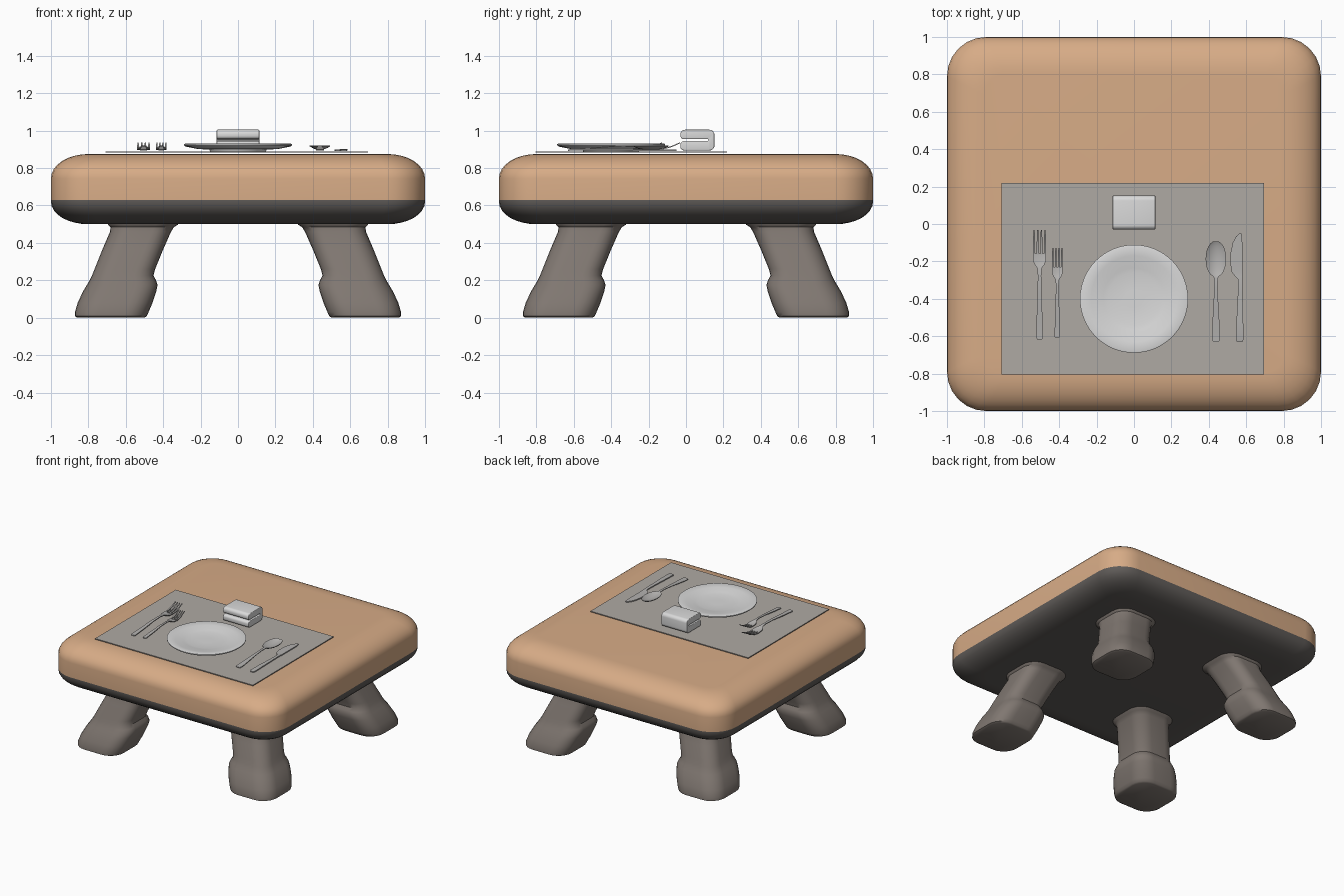
import bpy, bmesh, math

if "Cube" in bpy.data.objects:
    bpy.data.objects.remove(bpy.data.objects["Cube"])


def material(name, rgb):
    m = bpy.data.materials.new(name)
    m.diffuse_color = (*rgb, 1)
    m.use_nodes = True
    m.node_tree.nodes["Principled BSDF"].inputs["Base Color"].default_value = m.diffuse_color
    return m


TAN = material("tan top", (0.68, 0.41, 0.24))
DARK = material("dark underside", (0.115, 0.105, 0.098))
LEG = material("warm grey legs", (0.215, 0.185, 0.165))
MAT = material("placemat grey", (0.43, 0.40, 0.37))
WHITE = material("china white", (0.70, 0.70, 0.70))
STEEL = material("steel", (0.45, 0.44, 0.43))


def loft(bm, rings):
    """Skin closed rings of points and cap both ends."""
    vs = [[bm.verts.new(p) for p in r] for r in rings]
    n = len(vs[0])
    for a, b in zip(vs, vs[1:]):
        for i in range(n):
            j = (i + 1) % n
            bm.faces.new((a[i], a[j], b[j], b[i]))
    bm.faces.new(vs[0][::-1])
    bm.faces.new(vs[-1])


def finish(bm, name, mats, angle=40):
    bmesh.ops.recalc_face_normals(bm, faces=bm.faces)
    me = bpy.data.meshes.new(name)
    bm.to_mesh(me)
    bm.free()
    for m in mats:
        me.materials.append(m)
    me.shade_smooth()
    me.set_sharp_from_angle(angle=math.radians(angle))
    ob = bpy.data.objects.new(name, me)
    bpy.context.collection.objects.link(ob)
    return ob


def arc(cx, cy, r, a0, a1, n=6):
    out = []
    for i in range(n + 1):
        a = math.radians(a0 + (a1 - a0) * i / n)
        out.append((cx + r * math.cos(a), cy + r * math.sin(a)))
    return out


def rounded_square(cx, cy, half, r, z):
    h = half - r
    pts = (arc(cx + h, cy + h, r, 0, 90) + arc(cx - h, cy + h, r, 90, 180)
           + arc(cx - h, cy - h, r, 180, 270) + arc(cx + h, cy - h, r, 270, 360))
    return [(x, y, z) for x, y in pts]


# Table top: soft slab, dark below z = 0.625
profile = []
for i in range(9):
    a = math.pi / 2 * i / 8
    profile.append((0.2 * (1 - math.sin(a)), 0.5 + 0.12 * (1 - math.cos(a))))
profile.append((0, 0.628))
for i in range(9):
    a = math.pi / 2 * i / 8
    profile.append((0.2 * (1 - math.cos(a)), 0.745 + 0.13 * math.sin(a)))
bm = bmesh.new()
loft(bm, [rounded_square(0, 0, 1 - d, 0.21 - 0.5 * d, z) for d, z in profile])
for f in bm.faces:
    f.material_index = 1 if f.calc_center_median().z < 0.627 else 0
finish(bm, "table_top", [TAN, DARK])

# Splayed legs with swollen feet: height, inner edge, outer edge
LEG_SECTIONS = [(0, 0.50, 0.858), (0.008, 0.488, 0.872), (0.03, 0.478, 0.872),
                (0.08, 0.457, 0.857), (0.14, 0.437, 0.829), (0.175, 0.43, 0.808),
                (0.2, 0.438, 0.793), (0.225, 0.452, 0.781), (0.26, 0.443, 0.767),
                (0.36, 0.402, 0.727), (0.46, 0.358, 0.684), (0.485, 0.342, 0.682),
                (0.497, 0.322, 0.694), (0.52, 0.31, 0.70)]
for sx, wx in ((-1, "left"), (1, "right")):
    for sy, wy in ((-1, "front"), (1, "back")):
        bm = bmesh.new()
        rings = []
        for z, a, b in LEG_SECTIONS:
            c, h = (a + b) / 2, (b - a) / 2
            rings.append(rounded_square(sx * c, sy * c, h, h * 0.62, z))
        loft(bm, rings)
        finish(bm, f"{wy}_{wx}_leg", [LEG])

# Placemat
bm = bmesh.new()
loft(bm, [[(-0.708, -0.805, z), (0.696, -0.805, z), (0.696, 0.22, z), (-0.708, 0.22, z)]
          for z in (0.882, 0.889)])
finish(bm, "placemat", [MAT])

# Plate
PLATE = [(0.148, 0.886), (0.153, 0.898), (0.22, 0.903), (0.28, 0.915), (0.289, 0.922),
         (0.289, 0.928), (0.282, 0.931), (0.23, 0.924), (0.165, 0.914), (0.14, 0.909),
         (0.05, 0.908)]
bm = bmesh.new()
loft(bm, [[(x, y - 0.4, z) for x, y in arc(0, 0, r, 0, 354.375, 63)] for r, z in PLATE])
finish(bm, "plate", [WHITE])

# Folded napkin: fold at the back, slot open to the front
outline = (arc(-0.01, 0.914, 0.02, 180, 270) + arc(0.125, 0.921, 0.027, 270, 360)
           + arc(0.125, 0.978, 0.027, 0, 90) + arc(-0.005, 0.98, 0.025, 90, 180)
           + arc(-0.012, 0.973, 0.018, 180, 270) + arc(0.115, 0.95, 0.005, 90, -90)
           + arc(-0.01, 0.925, 0.02, 90, 180))
bm = bmesh.new()
loft(bm, [[(x, y, z) for y, z in outline] for x in (-0.114, 0.114)])
bmesh.ops.remove_doubles(bm, verts=bm.verts, dist=0.0001)
rim = [e for e in bm.edges if abs(e.verts[0].co.x - e.verts[1].co.x) < 1e-5]
bmesh.ops.bevel(bm, geom=rim, offset=0.01, segments=3, profile=0.5,
                affect='EDGES', clamp_overlap=True)
finish(bm, "napkin", [WHITE], 50)


def strip(bm, rows, thick=0.006, n=6):
    """Dished metal strip; rows of (left, right, y, z, dish depth)."""
    rings = []
    for xl, xr, y, z, d in rows:
        top = []
        for i in range(n + 1):
            u = 2 * i / n - 1
            top.append((xl + (xr - xl) * i / n, y, z - d * (1 - u * u)))
        rings.append(top + [(x, yy, zz - thick) for x, yy, zz in top[::-1]])
    loft(bm, rings)


def centred(rows):
    return [(-w, w, y, z, d) for y, w, z, d in rows]


# Forks: handle, head and four rising tines
def fork(name, x, y0, s):
    bm = bmesh.new()
    strip(bm, centred([(0, 0.012, 0.9, 0), (0.008, 0.018, 0.9, 0), (0.1, 0.016, 0.906, 0),
                       (0.25, 0.011, 0.918, 0), (0.34, 0.009, 0.92, 0),
                       (0.38, 0.012, 0.917, 0), (0.4, 0.026, 0.912, 0.003),
                       (0.42, 0.034, 0.907, 0.004), (0.46, 0.035, 0.904, 0.003)]))
    for k in range(4):
        c = -0.0292 + 0.01947 * k
        strip(bm, [(c - w, c + w, y, z, 0) for y, w, z in
                   ((0.455, 0.0058, 0.903), (0.5, 0.0055, 0.907),
                    (0.54, 0.005, 0.918), (0.585, 0.003, 0.938))], n=2)
    for v in bm.verts:
        v.co.x = x + v.co.x * s
        v.co.y = y0 + v.co.y * s
    finish(bm, name, [STEEL])


fork("dinner_fork", -0.505, -0.617, 1.0)
fork("salad_fork", -0.41, -0.608, 0.82)

# Spoon: handle running into an oval bowl
rows = [(-0.63, 0.012, 0.9, 0), (-0.622, 0.022, 0.9, 0), (-0.58, 0.022, 0.902, 0),
        (-0.45, 0.014, 0.914, 0), (-0.34, 0.009, 0.922, 0), (-0.29, 0.01, 0.922, 0.001)]
for i in range(1, 12):
    t = math.pi * i / 12
    w = 0.055 * math.sin(t) ** 0.9
    rows.append((-0.187 - 0.096 * math.cos(t), w, 0.922, 0.02 * math.sin(t) ** 1.5))
bm = bmesh.new()
strip(bm, centred(rows), 0.005, 8)
for v in bm.verts:
    v.co.x += 0.438
finish(bm, "spoon", [STEEL])

# Knife: flat handle, blade bellied to the left
bm = bmesh.new()
strip(bm, [(0.551, 0.579, -0.63, 0.899, 0), (0.545, 0.585, -0.62, 0.901, 0),
           (0.548, 0.584, -0.52, 0.902, 0), (0.556, 0.58, -0.36, 0.902, 0),
           (0.556, 0.579, -0.295, 0.902, 0), (0.538, 0.579, -0.278, 0.9, 0),
           (0.522, 0.579, -0.255, 0.899, 0), (0.515, 0.579, -0.21, 0.899, 0),
           (0.517, 0.579, -0.15, 0.899, 0), (0.528, 0.579, -0.1, 0.899, 0),
           (0.545, 0.577, -0.067, 0.899, 0), (0.563, 0.573, -0.05, 0.899, 0)], 0.008, 4)
finish(bm, "knife", [STEEL])
